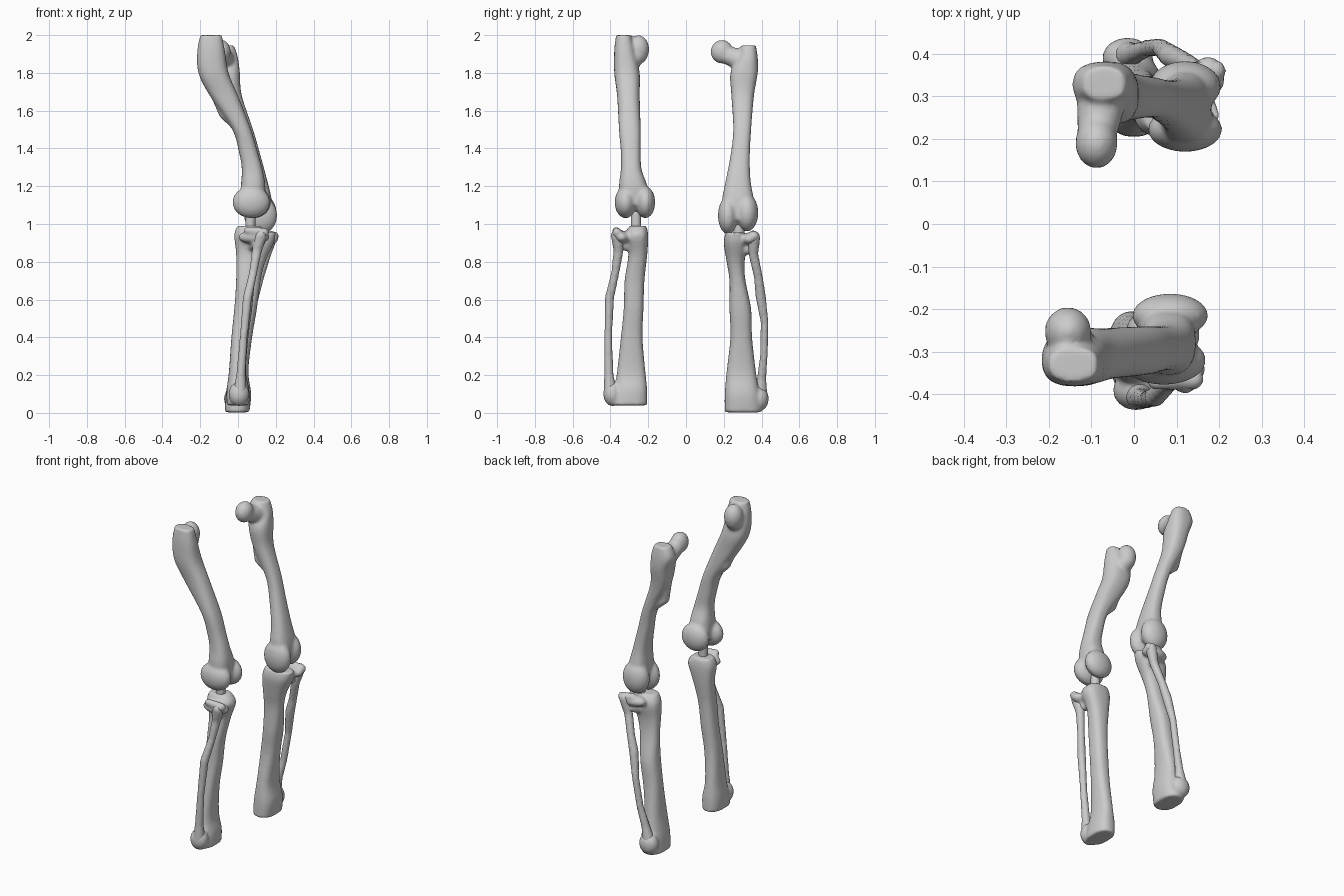
import bpy, bmesh, math
from mathutils import Vector, Matrix


def blob(bm, c, r):
    # ellipsoid
    m = Matrix.Translation(c) @ Matrix.Diagonal((*r, 1))
    bmesh.ops.create_icosphere(bm, subdivisions=3, radius=1, matrix=m)


def chain(bm, pts):
    # tapered capsules through (x, y, z, r) points: hull of each pair of spheres
    for a, b in zip(pts, pts[1:]):
        tmp = bmesh.new()
        for x, y, z, r in (a, b):
            for i in range(9):
                t = math.pi * (i + 0.5) / 9
                for k in range(14):
                    u = math.tau * k / 14
                    tmp.verts.new((x + r * math.sin(t) * math.cos(u),
                                   y + r * math.sin(t) * math.sin(u), z + r * math.cos(t)))
        bmesh.ops.convex_hull(tmp, input=list(tmp.verts))
        bmesh.ops.recalc_face_normals(tmp, faces=list(tmp.faces))
        copies = {}
        for f in tmp.faces:
            for v in f.verts:
                if v not in copies:
                    copies[v] = bm.verts.new(v.co)
            bm.faces.new([copies[v] for v in f.verts])
        tmp.free()


def spline(p0, p1, p2, p3, t):
    return 0.5 * (2 * p1 + (p2 - p0) * t + (2 * p0 - 5 * p1 + 4 * p2 - p3) * t * t
                  + (3 * p1 - p0 - 3 * p2 + p3) * t ** 3)


def loft(bm, rows, n=24, steps=4):
    # shaft from (x0, x1, y0, y1, z) sections, rounded-box rings
    full = []
    for i in range(len(rows) - 1):
        q = [rows[max(i - 1, 0)], rows[i], rows[i + 1], rows[min(i + 2, len(rows) - 1)]]
        full += [[spline(*c, s / steps) for c in zip(*q)] for s in range(steps)]
    full.append(rows[-1])
    rings = []
    for x0, x1, y0, y1, z in full:
        ring = []
        for k in range(n):
            a = math.tau * k / n
            cx, sy = math.cos(a), math.sin(a)
            cx = math.copysign(abs(cx) ** 0.8, cx)
            sy = math.copysign(abs(sy) ** 0.8, sy)
            ring.append(bm.verts.new(((x0 + x1 + (x1 - x0) * cx) / 2,
                                      (y0 + y1 + (y1 - y0) * sy) / 2, z)))
        rings.append(ring)
    faces = [bm.faces.new(rings[0]), bm.faces.new(rings[-1])]
    for a, b in zip(rings, rings[1:]):
        for k in range(n):
            faces.append(bm.faces.new((a[k], a[k - 1], b[k - 1], b[k])))
    bmesh.ops.recalc_face_normals(bm, faces=faces)


def bone(name, rows=None, blobs=(), chains=()):
    bm = bmesh.new()
    if rows:
        loft(bm, rows)
    for c, r in blobs:
        blob(bm, c, r)
    for pts in chains:
        chain(bm, pts)
    me = bpy.data.meshes.new(name)
    bm.to_mesh(me)
    bm.free()
    ob = bpy.data.objects.new(name, me)
    bpy.context.collection.objects.link(ob)
    # fuse the pieces into one soft bone
    rm = ob.modifiers.new("fuse", 'REMESH')
    rm.mode = 'VOXEL'
    rm.voxel_size = 0.009
    rm.use_smooth_shade = True
    sm = ob.modifiers.new("soften", 'SMOOTH')
    sm.factor = 0.5
    sm.iterations = 5


# Front leg: thigh bone with head, trochanter, crest and two condyles
bone("front_femur",
     [(-.20, -.085, -.37, -.29, 2.0), (-.215, -.07, -.38, -.27, 1.92), (-.21, -.05, -.38, -.245, 1.8),
      (-.15, 0, -.365, -.245, 1.68), (-.03, .07, -.355, -.24, 1.5), (.005, .105, -.345, -.24, 1.38),
      (.02, .13, -.345, -.235, 1.29), (.015, .145, -.355, -.205, 1.2), (.01, .14, -.35, -.19, 1.1)],
     [((-.155, -.252, 1.925), (.055, .057, .075)),
      ((.07, -.32, 1.115), (.1, .058, .085)),
      ((.085, -.215, 1.115), (.09, .052, .085))],
     [[(-.155, -.25, 1.9, .05), (-.14, -.31, 1.86, .06)],
      [(-.13, -.3, 1.72, .03), (-.075, -.29, 1.585, .028), (0, -.29, 1.53, .04)]])

# Front leg: shin bone with plateau and ankle end
bone("front_tibia",
     [(-.005, .12, -.30, -.21, .99), (-.02, .155, -.32, -.2, .94), (-.01, .12, -.305, -.205, .84),
      (-.01, .09, -.325, -.22, .7), (-.02, .075, -.33, -.225, .55), (-.035, .055, -.345, -.23, .4),
      (-.048, .042, -.365, -.215, .22), (-.06, .06, -.38, -.205, .12), (-.06, .06, -.40, -.205, .04)],
     [((.085, -.34, .93), (.085, .045, .035)), ((.005, -.39, .1), (.055, .048, .065))],
     [[(.05, -.37, .965, .02), (.14, -.365, .955, .025)],
      [(.1, -.36, .89, .025), (.07, -.28, .88, .03)]])

bone("front_fibula", None, (),
     [[(.12, -.365, .94, .034), (.10, -.357, .86, .027), (.08, -.375, .74, .022), (.05, -.405, .61, .025),
       (.03, -.412, .4, .021), (.015, -.408, .2, .025), (.01, -.4, .1, .038)]])

# Rear leg: same bones, turned slightly further
bone("rear_femur",
     [(-.12, -.02, .29, .37, 1.945), (-.145, 0, .275, .38, 1.88), (-.12, .01, .235, .38, 1.8),
      (-.09, .02, .24, .36, 1.68), (-.0, .08, .25, .345, 1.5), (.035, .12, .235, .338, 1.36),
      (.06, .155, .21, .342, 1.23), (.06, .18, .19, .36, 1.12), (.07, .18, .2, .36, 1.02)],
     [((-.088, .19, 1.912), (.05, .06, .063)),
      ((.12, .222, 1.045), (.088, .053, .1)),
      ((.12, .323, 1.06), (.085, .06, .1))],
     [[(-.088, .2, 1.9, .045), (-.075, .3, 1.865, .06)],
      [(-.08, .3, 1.72, .03), (-.055, .29, 1.585, .028), (.02, .3, 1.53, .035)]])

bone("rear_tibia",
     [(.02, .2, .21, .3, .955), (.0, .19, .2, .325, .9), (.0, .145, .215, .31, .8),
      (.0, .12, .23, .315, .7), (-.01, .1, .23, .345, .55), (-.03, .075, .235, .35, .4),
      (-.045, .055, .215, .37, .22), (-.065, .07, .205, .39, .1), (-.07, .06, .205, .40, .003)],
     [((.13, .335, .92), (.085, .048, .035)), ((-.015, .39, .075), (.06, .048, .065))],
     [[(.12, .355, .945, .022), (.19, .36, .935, .027)],
      [(.15, .355, .87, .025), (.1, .28, .86, .035)]])

bone("rear_fibula", None, (),
     [[(.175, .36, .93, .034), (.15, .357, .84, .026), (.115, .383, .72, .024), (.085, .395, .62, .028),
       (.06, .416, .48, .021), (.03, .412, .3, .021), (0, .40, .18, .025), (-.02, .395, .08, .038)]])

# Small ligament posts between the joints
bone("front_knee_post", None, (), [[(.065, -.265, .97, .028), (.065, -.265, 1.06, .028)]])
bone("rear_knee_post", None, (), [[(.12, .28, .92, .03), (.12, .28, 1.02, .03)]])
